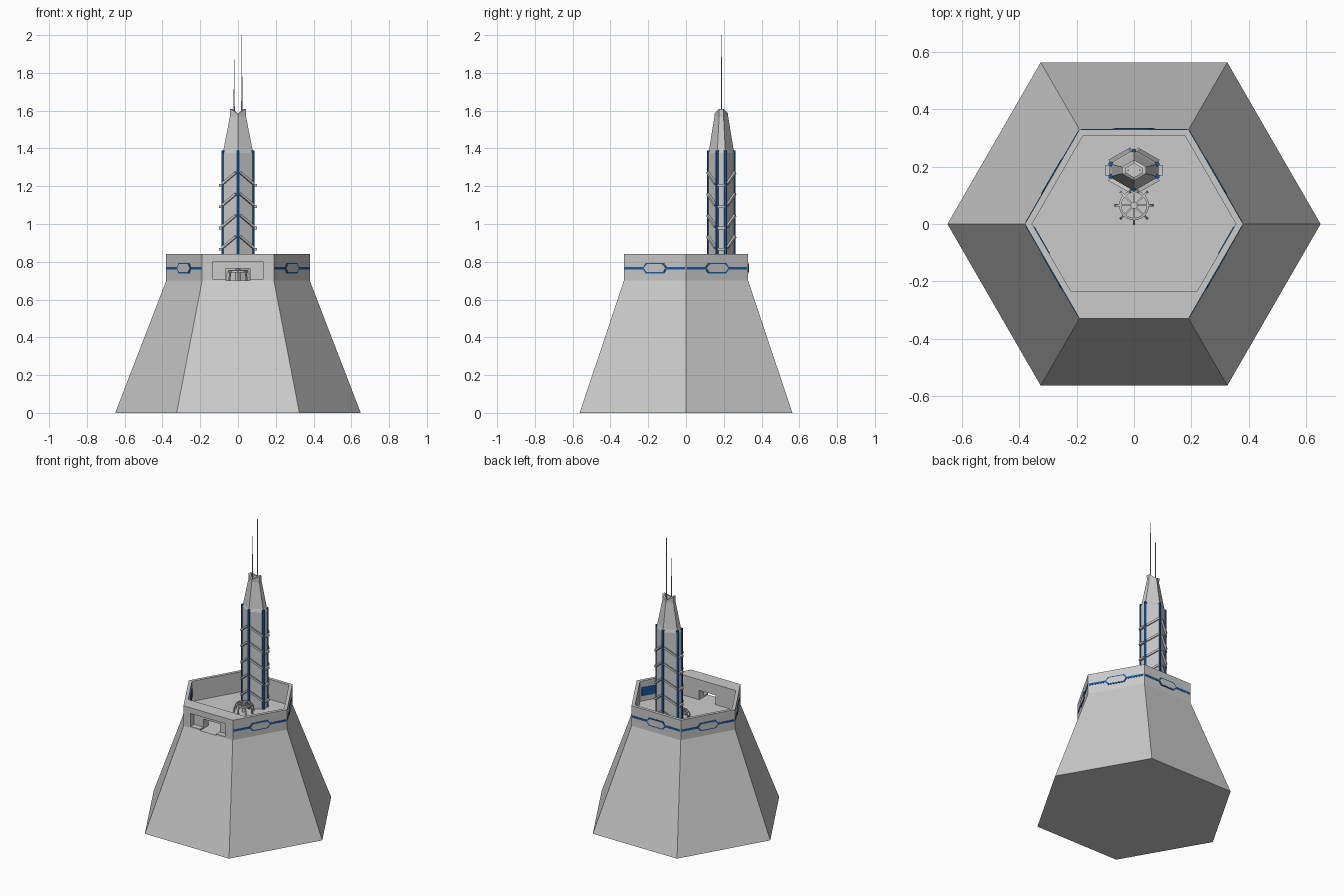
import bpy, bmesh
from math import sin, cos, pi, radians
from mathutils import Vector, Matrix

if "Cube" in bpy.data.objects:
    bpy.data.objects.remove(bpy.data.objects["Cube"])

blue = bpy.data.materials.new("blue_light")
blue.diffuse_color = (0.01, 0.11, 0.38, 1)
blue.use_nodes = True
blue.node_tree.nodes["Principled BSDF"].inputs["Base Color"].default_value = blue.diffuse_color


def finish(name, bm, mat=None):
    bmesh.ops.recalc_face_normals(bm, faces=bm.faces)
    me = bpy.data.meshes.new(name)
    bm.to_mesh(me)
    bm.free()
    ob = bpy.data.objects.new(name, me)
    bpy.context.collection.objects.link(ob)
    if mat:
        me.materials.append(mat)
    return ob


def loft(name, rings, loop=False, mat=None):
    """Skin equal-length rings; cap the ends or close into a hollow ring."""
    bm = bmesh.new()
    vs = [[bm.verts.new(p) for p in r] for r in rings]
    n = len(vs[0])
    for i in range(len(vs) if loop else len(vs) - 1):
        a, b = vs[i], vs[(i + 1) % len(vs)]
        for j in range(n):
            k = (j + 1) % n
            bm.faces.new((a[j], a[k], b[k], b[j]))
    if not loop:
        bm.faces.new(vs[0])
        bm.faces.new(vs[-1])
    return finish(name, bm, mat)


def add_box(bm, matrix, size):
    bmesh.ops.create_cube(bm, size=1, matrix=matrix @ Matrix.Diagonal((*size, 1)))


def add_beam(bm, p, q, w, d):
    p, q = Vector(p), Vector(q)
    rot = (q - p).to_track_quat('X', 'Z').to_matrix().to_4x4()
    add_box(bm, Matrix.Translation((p + q) / 2) @ rot, ((q - p).length, w, d))


def hexring(r, z):
    return [(r * cos(i * pi / 3), r * sin(i * pi / 3), z) for i in range(6)]


# Tapered hexagonal base, its top is the deck floor
loft("base", [hexring(0.65, 0), hexring(0.38, 0.70)])


# Parapet with a thick front wall
def inner(z):
    pts = hexring(0.355, z)
    pts[4], pts[5] = (-0.219, -0.235, z), (0.219, -0.235, z)
    return pts


parapet = loft("parapet", [hexring(0.38, 0.70), hexring(0.38, 0.84), inner(0.84), inner(0.70)], loop=True)

# Front recess and doorway
for name, loc, size in (("recess_cutter", (0, -0.34, 0.755), (0.27, 0.10, 0.09)),
                        ("doorway_cutter", (0, -0.27, 0.715), (0.125, 0.30, 0.10))):
    bm = bmesh.new()
    add_box(bm, Matrix.Translation(loc), size)
    cutter = finish(name, bm)
    cutter.hide_render = True
    mod = parapet.modifiers.new("cut", 'BOOLEAN')
    mod.operation, mod.solver, mod.object = 'DIFFERENCE', 'EXACT', cutter
    bpy.context.view_layer.objects.active = parapet
    bpy.ops.object.modifier_apply(modifier=mod.name)
    bpy.data.objects.remove(cutter)

# Light strips with long hexagonal badges on the five other walls
lights, plates = bmesh.new(), bmesh.new()


def add_plate(bm, m, hl, hz, t):
    pts = [(-hl, 0), (-hl + 0.02, -hz), (hl - 0.02, -hz), (hl, 0), (hl - 0.02, hz), (-hl + 0.02, hz)]
    f = bm.faces.new([bm.verts.new(m @ Vector((t, y, z))) for y, z in pts])
    b = bmesh.ops.extrude_face_region(bm, geom=[f])["geom"]
    shift = m.to_3x3() @ Vector((-t - 0.002, 0, 0))
    bmesh.ops.translate(bm, verts=[v for v in b if isinstance(v, bmesh.types.BMVert)], vec=shift)


for deg in (30, 90, 150, 210, 330):
    m = Matrix.Rotation(radians(deg), 4, 'Z') @ Matrix.Translation((0.38 * cos(pi / 6), 0, 0.766))
    add_box(lights, m, (0.004, 0.37, 0.014))
    add_plate(lights, m, 0.075, 0.028, 0.003)
    add_plate(plates, m, 0.067, 0.021, 0.0045)
finish("wall_lights", lights, blue)
finish("wall_badges", plates)

# Blue screens on the inner side walls
bm = bmesh.new()
for s in (1, -1):
    a, b = Vector((0.349 * s, -0.01, 0.765)), Vector((0.295 * s, -0.104, 0.765))
    add_beam(bm, a, b, 0.006, 0.06)
finish("inner_screens", bm, blue)

# Tower: stretched hexagon with a stepped, tapering top
C = Vector((0, 0.187, 0))
prof = [Vector(p) for p in ((0, -0.072), (0.085, -0.023), (0.085, 0.023),
                            (0, 0.072), (-0.085, 0.023), (-0.085, -0.023))]


def section(s, z, notch=0):
    return [(C.x + p.x * s, C.y + p.y * s, z - (notch if abs(p.x) < 0.01 else 0)) for p in prof]


loft("tower", [section(1, 0.70), section(1, 1.375), section(0.9, 1.395), section(0.5, 1.57)])
loft("tower_crown", [section(0.48, 1.56), section(0.5, 1.61, 0.025),
                     section(0.34, 1.61, 0.025), section(0.34, 1.56)], loop=True)

# Blue lights down the tower corners
bm = bmesh.new()
for p in prof:
    q = p - p.normalized() * 0.005
    bmesh.ops.create_cone(bm, cap_ends=True, segments=6, radius1=0.009, radius2=0.009, depth=0.69,
                          matrix=Matrix.Translation((C.x + q.x, C.y + q.y, 1.045)))
finish("tower_lights", bm, blue)

# Chevron ribs, level on the narrow sides
bm = bmesh.new()
for i in range(5):
    z = 1.205 - i * 0.113
    for sx in (1, -1):
        add_beam(bm, (0.091 * sx, C.y - 0.019, z), (0.091 * sx, C.y + 0.019, z), 0.018, 0.014)
        for sy in (1, -1):
            add_beam(bm, (0.012 * sx, C.y + 0.071 * sy, z + 0.067),
                     (0.082 * sx, C.y + 0.031 * sy, z + 0.008), 0.016, 0.012)
finish("tower_ribs", bm)

# Antennas
bm = bmesh.new()
for x, top in ((-0.02, 1.87), (0.02, 2.0)):
    bmesh.ops.create_cone(bm, cap_ends=True, segments=8, radius1=0.003, radius2=0.002, depth=top - 1.56,
                          matrix=Matrix.Translation((x, C.y, (top + 1.56) / 2)))
finish("antennas", bm)

# Wheel-shaped console: ring, hub, spokes and splayed legs
W = Vector((0, 0.065, 0))


def circle(r, z, n=24):
    return [(W.x + r * cos(2 * pi * i / n), W.y + r * sin(2 * pi * i / n), z) for i in range(n)]


loft("console_ring", [circle(0.052, 0.744), circle(0.052, 0.755), circle(0.044, 0.757), circle(0.044, 0.744)], loop=True)
loft("console_hub", [circle(0.012, 0.70), circle(0.012, 0.762)])
bm = bmesh.new()
for i in range(8):
    d = Vector((cos(i * pi / 4), sin(i * pi / 4), 0))
    at = lambda r, z: W + d * r + Vector((0, 0, z))
    add_beam(bm, at(0.008, 0.754), at(0.046, 0.75), 0.006, 0.006)
    add_beam(bm, at(0.048, 0.75), at(0.061, 0.737), 0.007, 0.007)
    add_beam(bm, at(0.06, 0.74), at(0.064, 0.70), 0.008, 0.007)
finish("console_legs", bm)
